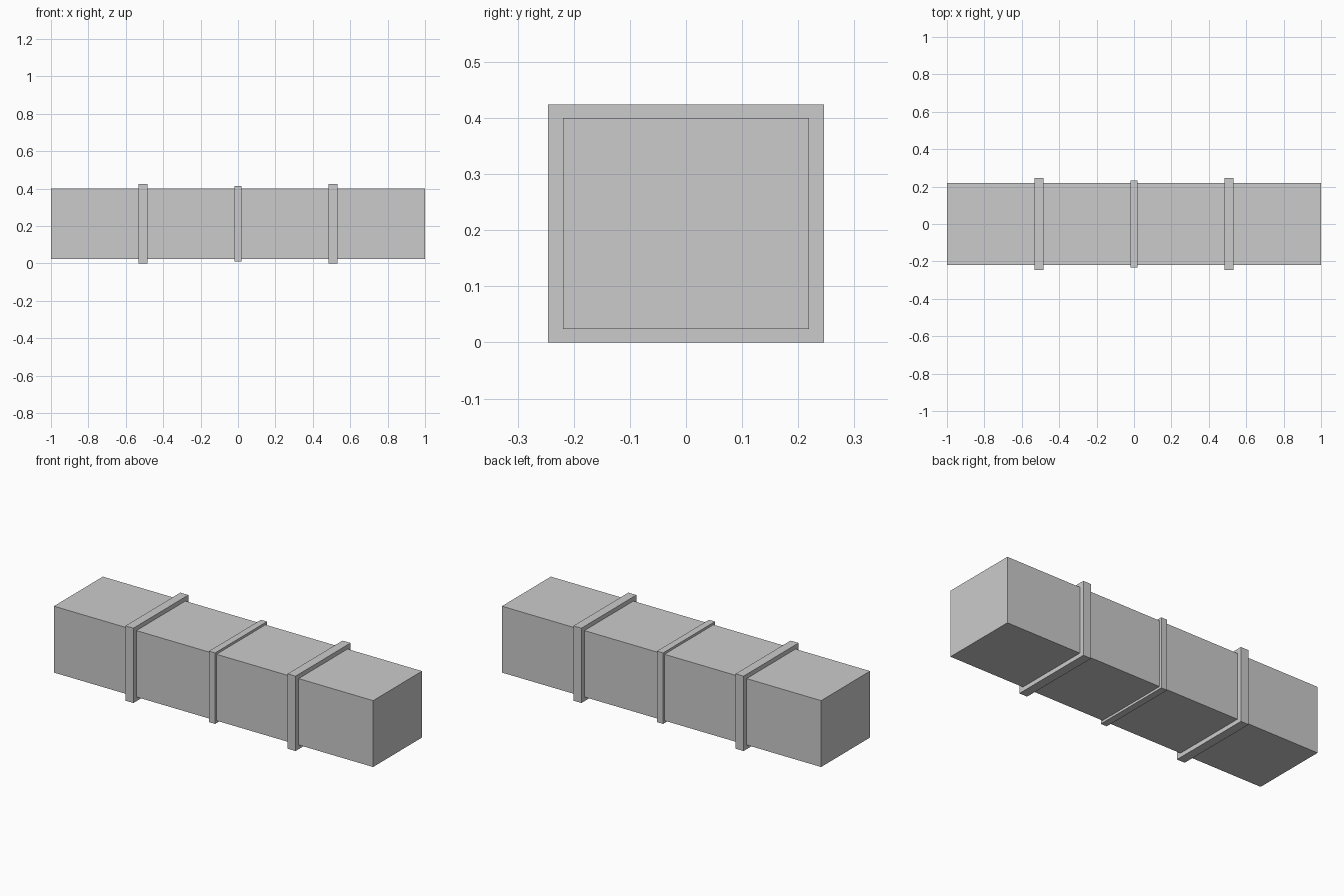
import bpy

if "Cube" in bpy.data.objects:
    bpy.data.objects.remove(bpy.data.objects["Cube"])

CENTRE_Z = 0.212


def box(name, x, size):
    """Axis-aligned box centred on the duct axis."""
    bpy.ops.mesh.primitive_cube_add(size=1, location=(x, 0, CENTRE_Z))
    ob = bpy.context.object
    ob.name = name
    ob.scale = size
    bpy.ops.object.transform_apply(location=False, rotation=False, scale=True)
    return ob


# Long rectangular duct
box("duct_body", 0, (2.0, 0.438, 0.376))

# Two wide flanges, placed symmetrically
for side, label in ((-1, "left"), (1, "right")):
    box(label + "_flange", side * 0.508, (0.05, 0.492, 0.424))

# Thinner seam band in the middle
box("middle_band", 0, (0.038, 0.465, 0.402))
